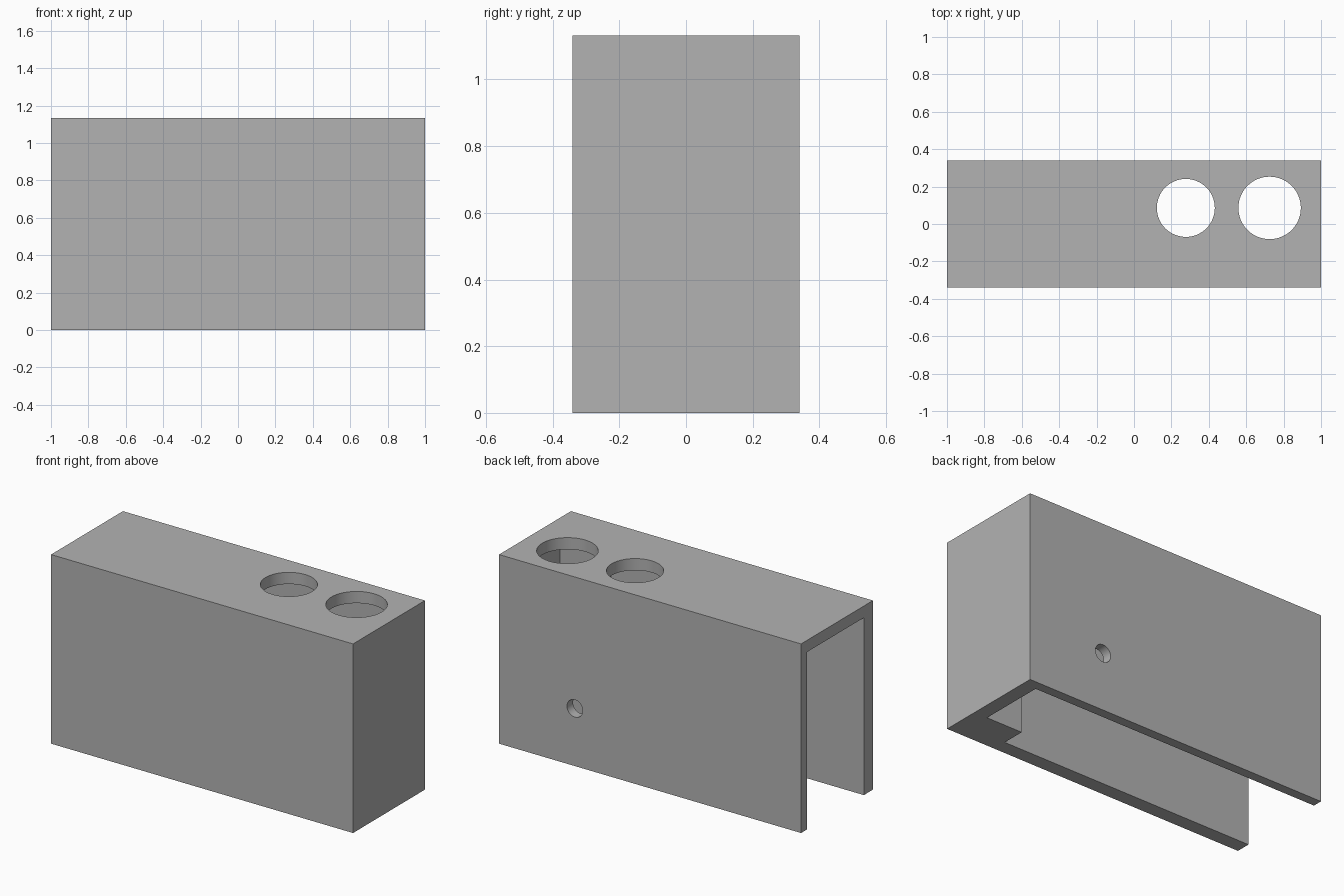
import bpy
import bmesh
import math
from mathutils import Matrix, Vector

if "Cube" in bpy.data.objects:
    bpy.data.objects.remove(bpy.data.objects["Cube"], do_unlink=True)

LENGTH, DEPTH, HEIGHT = 2.0, 0.68, 1.132
FRONT_WALL = END_WALL = 0.086
BACK_WALL = 0.057
CEILING = HEIGHT - 0.07

grey = bpy.data.materials.new("plain grey")
grey.use_nodes = True
colour = (0.45, 0.45, 0.45, 1)
grey.diffuse_color = colour
grey.node_tree.nodes["Principled BSDF"].inputs["Base Color"].default_value = colour


def add_object(name, bm):
    bmesh.ops.recalc_face_normals(bm, faces=bm.faces)
    mesh = bpy.data.meshes.new(name)
    bm.to_mesh(mesh)
    bm.free()
    mesh.materials.append(grey)
    obj = bpy.data.objects.new(name, mesh)
    bpy.context.collection.objects.link(obj)
    return obj


def prism(name, outline, bottom, top):
    """Extrude a plan outline upwards."""
    bm = bmesh.new()
    base = bm.faces.new([bm.verts.new((x, y, bottom)) for x, y in outline])
    grown = bmesh.ops.extrude_face_region(bm, geom=[base])["geom"]
    verts = [v for v in grown if isinstance(v, bmesh.types.BMVert)]
    bmesh.ops.translate(bm, verts=verts, vec=(0, 0, top - bottom))
    return add_object(name, bm)


def drill(name, centre, radius, depth, axis="Z"):
    """Round cutter centred on a wall."""
    turn = Matrix.Rotation(math.pi / 2, 4, "X") if axis == "Y" else Matrix()
    bm = bmesh.new()
    bmesh.ops.create_cone(bm, cap_ends=True, segments=64, radius1=radius,
                          radius2=radius, depth=depth,
                          matrix=Matrix.Translation(Vector(centre)) @ turn)
    return add_object(name, bm)


# Outer housing block
hx, hy = LENGTH / 2, DEPTH / 2
housing = prism("housing", [(-hx, -hy), (hx, -hy), (hx, hy), (-hx, hy)], 0, HEIGHT)

# Cavity open at the bottom and one end, leaving a full-height corner post
front, back, end = -hy + FRONT_WALL, hy - BACK_WALL, hx - END_WALL
post_x, post_y = 0.676, -0.115
cavity = prism("cavity_cutter", [(-hx - 0.1, front), (post_x, front), (post_x, post_y),
                                 (end, post_y), (end, back), (-hx - 0.1, back)],
               -0.1, CEILING)

# Two round openings in the top and a small one in the back wall
cutters = [
    cavity,
    drill("small_top_hole_cutter", (0.277, 0.086, HEIGHT), 0.155, 0.3),
    drill("large_top_hole_cutter", (0.725, 0.086, HEIGHT), 0.167, 0.3),
    drill("back_hole_cutter", (0.498, hy, 0.345), 0.052, 0.3, "Y"),
]

bpy.ops.object.select_all(action="DESELECT")
housing.select_set(True)
bpy.context.view_layer.objects.active = housing
for cutter in cutters:
    cutter.hide_render = True
    cut = housing.modifiers.new(cutter.name, "BOOLEAN")
    cut.operation = "DIFFERENCE"
    cut.solver = "EXACT"
    cut.object = cutter
    bpy.ops.object.modifier_apply(modifier=cut.name)
    bpy.data.objects.remove(cutter, do_unlink=True)

# Smooth hole walls with crisp edges
bpy.ops.object.shade_smooth_by_angle(angle=math.radians(30))
